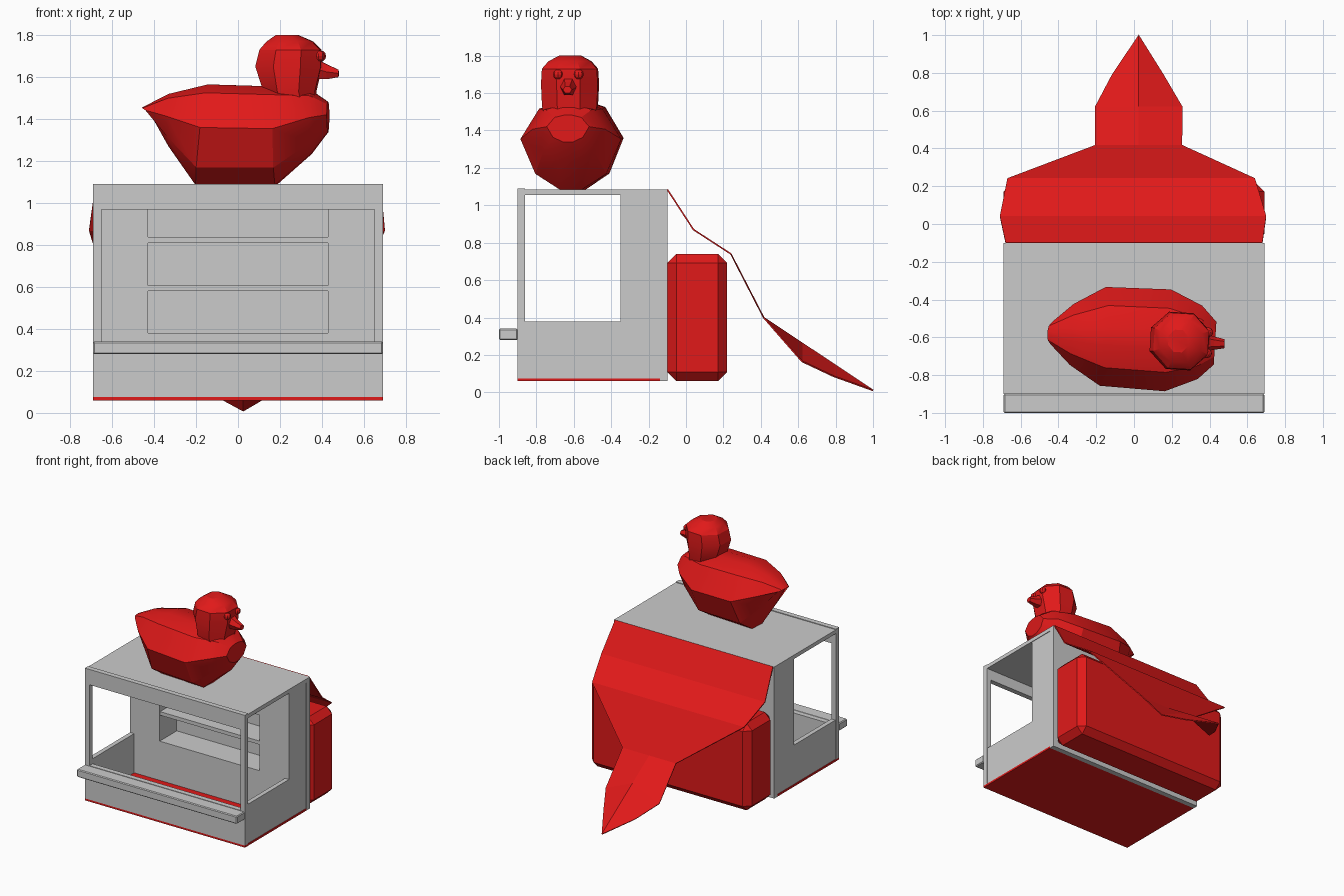
import bpy, bmesh
from math import cos, sin, pi, radians
from mathutils import Matrix, Vector

if "Cube" in bpy.data.objects:
    bpy.data.objects.remove(bpy.data.objects["Cube"])

red = bpy.data.materials.new("red")
red.diffuse_color = (0.75, 0.01, 0.01, 1)
red.use_nodes = True
red.node_tree.nodes["Principled BSDF"].inputs["Base Color"].default_value = red.diffuse_color


def make(name, bm, mat=None, smooth=False):
    bmesh.ops.recalc_face_normals(bm, faces=bm.faces)
    me = bpy.data.meshes.new(name)
    bm.to_mesh(me)
    bm.free()
    ob = bpy.data.objects.new(name, me)
    bpy.context.collection.objects.link(ob)
    if mat:
        me.materials.append(mat)
    if smooth:
        bpy.ops.object.select_all(action='DESELECT')
        ob.select_set(True)
        bpy.context.view_layer.objects.active = ob
        bpy.ops.object.shade_smooth_by_angle(angle=radians(25))
    return ob


def box(name, x, y, z, mat=None, bevel=0):
    bm = bmesh.new()
    bmesh.ops.create_cube(bm, size=1)
    for v in bm.verts:
        v.co = [(a + b) / 2 + c * (b - a) for (a, b), c in zip((x, y, z), v.co)]
    if bevel:
        bmesh.ops.bevel(bm, geom=bm.edges[:], offset=bevel, segments=1, affect='EDGES')
    return make(name, bm, mat)


def loft(name, rings, xf, smooth=False):
    bm = bmesh.new()
    rows = [[bm.verts.new(xf @ Vector(p)) for p in r] for r in rings]
    n = len(rows[0])
    for a, b in zip(rows, rows[1:]):
        for i in range(n):
            j = (i + 1) % n
            bm.faces.new((a[i], a[j], b[j], b[i]))
    bm.faces.new(rows[0])
    bm.faces.new(rows[-1])
    return make(name, bm, red, smooth)


# Stall shell
W = 0.69
box("floor", (-W, W), (-0.9, -0.14), (0.06, 0.075), red)
box("front_wall", (-W, W), (-0.9, -0.86), (0.075, 0.34))
box("front_counter", (-W, W), (-1.0, -0.9), (0.28, 0.34), bevel=0.006)
box("back_panel", (-W, W), (-0.14, -0.1), (0.06, 1.055))
box("roof", (-W, W), (-0.86, -0.1), (1.055, 1.085))
box("fascia", (-W, W), (-0.9, -0.86), (0.97, 1.09))
for s, side in ((-1, "left"), (1, "right")):
    def sx(a, b):
        return tuple(sorted((s * a, s * b)))
    box(side + "_front_post", sx(0.65, W), (-0.9, -0.86), (0.34, 0.97))
    box(side + "_side_wall", sx(0.65, 0.685), (-0.86, -0.14), (0.075, 0.38))
    box(side + "_side_pier", sx(0.65, 0.685), (-0.35, -0.14), (0.38, 1.055))
    box(side + "_corner_column", sx(0.43, 0.65), (-0.35, -0.14), (0.38, 1.055))

# Back cabinet and shelves
box("back_cabinet", (-0.65, 0.65), (-0.35, -0.14), (0.075, 0.38))
for i, z in enumerate((0.58, 0.81)):
    box(f"shelf_{i}", (-0.43, 0.43), (-0.345, -0.14), (z, z + 0.028))

# Chamfered block behind the stall
box("rear_block", (-W, W), (-0.1, 0.22), (0.06, 0.74), red, bevel=0.048)

# Draped cloth: y, left x, right x, edge z, centre z
rows = [(-0.1, -0.68, 0.68, 1.085, 1.085), (0.04, -0.71, 0.70, 0.87, 0.87),
        (0.24, -0.67, 0.64, 0.74, 0.74), (0.415, -0.205, 0.255, 0.40, 0.40),
        (0.62, -0.205, 0.255, 0.165, 0.263), (0.79, -0.115, 0.155, 0.085, 0.15)]
bm = bmesh.new()
grid = [[bm.verts.new(p) for p in ((l, y, ze), (0.025, y, zc), (r, y, ze))]
        for y, l, r, ze, zc in rows]
tip = bm.verts.new((0.025, 1.0, 0.01))
for a, b in zip(grid, grid[1:]):
    for i in (0, 1):
        bm.faces.new((a[i], a[i + 1], b[i + 1], b[i]))
for i in (0, 1):
    bm.faces.new((grid[-1][i], grid[-1][i + 1], tip))
cloth = make("draped_cloth", bm, red)
sol = cloth.modifiers.new("thickness", 'SOLIDIFY')
sol.thickness = 0.008
sol.offset = 0

# Bird on the roof, turned slightly
xf = Matrix.Translation((0, -0.605, 0)) @ Matrix.Rotation(radians(-3.5), 4, 'Z')
right_half = [(0.06, 1.085), (0.19, 1.17), (0.27, 1.36), (0.17, 1.525), (0.05, 1.565)]
section = right_half + [(-y, z) for y, z in reversed(right_half)]


def body_ring(x, w, zc, h, shear=0):
    # scales the section about its middle height
    return [(x + shear * (z - 1.325), y * w, zc + (z - 1.325) * h) for y, z in section]


loft("bird_body", [body_ring(-0.435, 0.22, 1.44, 0.06, -0.1),
                   body_ring(-0.33, 0.6, 1.395, 0.52),
                   body_ring(-0.17, 0.97, 1.325, 1.0, 0.12),
                   body_ring(0.18, 1.0, 1.32, 0.98),
                   body_ring(0.35, 0.72, 1.385, 0.63),
                   body_ring(0.43, 0.42, 1.41, 0.3)], xf, True)

# Head: z, back x, front x, half width
head = [(1.45, 0.17, 0.38, 0.13), (1.53, 0.12, 0.375, 0.15), (1.65, 0.08, 0.405, 0.155),
        (1.73, 0.10, 0.40, 0.15), (1.77, 0.135, 0.36, 0.115), (1.80, 0.18, 0.29, 0.06)]
loft("bird_head", [[((a + b) / 2 + (b - a) / 2 * 1.04 * cos(t), w * 1.06 * sin(t), z)
                    for t in [pi / 8 + k * pi / 4 for k in range(8)]]
                   for z, a, b, w in head], xf, True)

# Beak: x, half width, bottom z, top z
beak = [(0.37, 0.05, 1.59, 1.69), (0.425, 0.035, 1.59, 1.66), (0.48, 0.024, 1.60, 1.635)]
loft("bird_beak", [[(x, -w, (a + b) / 2), (x, -w / 2, a), (x, w / 2, a), (x, w, (a + b) / 2),
                    (x, w / 2, b), (x, -w / 2, b)] for x, w, a, b in beak], xf)

# Eyes
for s, side in ((-1, "left"), (1, "right")):
    bm = bmesh.new()
    bmesh.ops.create_uvsphere(bm, u_segments=8, v_segments=6, radius=0.027,
                              matrix=xf @ Matrix.Translation((0.39, s * 0.055, 1.70)))
    make(side + "_eye", bm, red, True)
